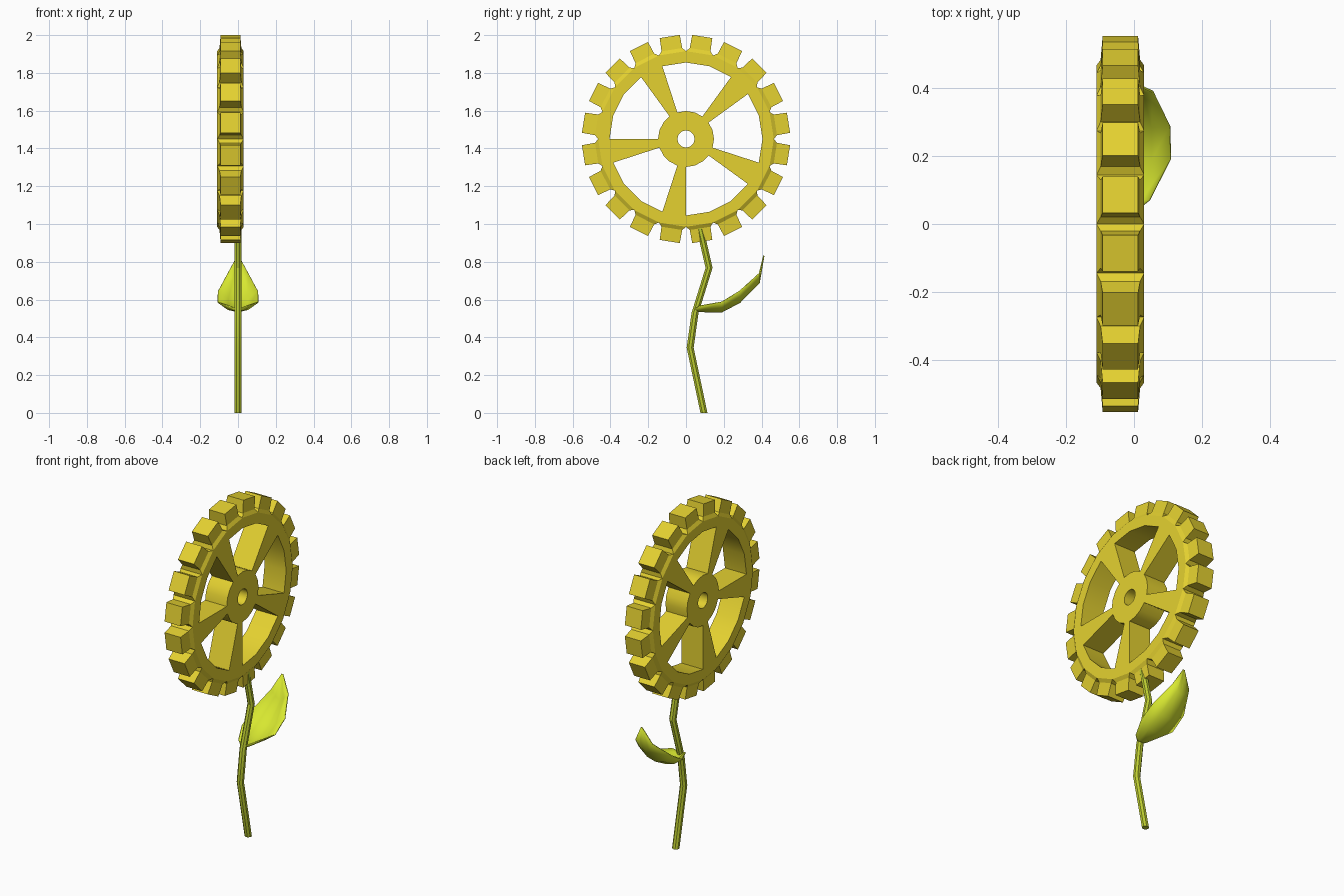
import bpy, bmesh
from math import sin, cos, radians

if "Cube" in bpy.data.objects:
    bpy.data.objects.remove(bpy.data.objects["Cube"])


def material(name, color):
    m = bpy.data.materials.new(name)
    m.diffuse_color = color
    m.use_nodes = True
    m.node_tree.nodes["Principled BSDF"].inputs["Base Color"].default_value = m.diffuse_color
    return m


def finish(name, bm, mat, angle):
    bmesh.ops.recalc_face_normals(bm, faces=bm.faces[:])
    me = bpy.data.meshes.new(name)
    bm.to_mesh(me)
    bm.free()
    ob = bpy.data.objects.new(name, me)
    bpy.context.collection.objects.link(ob)
    me.materials.append(mat)
    bpy.ops.object.select_all(action='DESELECT')
    ob.select_set(True)
    bpy.context.view_layer.objects.active = ob
    bpy.ops.object.shade_smooth_by_angle(angle=radians(angle))
    return ob


yellow = material("gear_yellow", (0.78, 0.64, 0.03, 1))
green = material("stem_green", (0.50, 0.60, 0.03, 1))
leaf_green = material("leaf_green", (0.68, 0.80, 0.03, 1))

# Gear flower head: 20 sectors, every fourth one a spoke
CX, CZ, STEP = -0.04, 1.45, 18
HOLE, HUB, RIM, ROOT, FLANK, TIP = 0.045, 0.148, 0.405, 0.465, 0.482, 0.552
HALF = {FLANK: 0.058, TIP: 0.052}
bm = bmesh.new()
cache = {}


def vert(side, r, a):
    key = (side, r, round(a % 360, 2))
    if key not in cache:
        t = radians(a)
        x = CX + side * HALF.get(r, 0.07)
        cache[key] = bm.verts.new((x, r * cos(t), CZ + r * sin(t)))
    return cache[key]


edges = {}


def patch(corners):
    """Add a face on both gear sides and remember its outline."""
    for side in (1, -1):
        bm.faces.new([vert(side, r, a) for r, a in corners][::side])
    for p, q in zip(corners, corners[1:] + corners[:1]):
        key = frozenset((c[0], round(c[1] % 360, 2)) for c in (p, q))
        edges.setdefault(key, []).append((p, q))


for k in range(20):
    a0, a1, mid = k * STEP, (k + 1) * STEP, (k + 0.5) * STEP
    rows = {r: (a0, a1) for r in (HOLE, HUB, RIM, ROOT)}
    rows[FLANK] = (mid - 6.6, mid + 6.6)
    rows[TIP] = (mid - 5.6, mid + 5.6)
    bands = [(HOLE, HUB), (RIM, ROOT), (ROOT, FLANK), (FLANK, TIP)]
    if k % 4 == 2:
        bands.append((HUB, RIM))
    for lo, hi in bands:
        patch([(lo, rows[lo][0]), (hi, rows[hi][0]),
               (hi, rows[hi][1]), (lo, rows[lo][1])])

# Walls through the gear along every open outline edge
for used in edges.values():
    if len(used) == 1:
        p, q = used[0]
        bm.faces.new((vert(1, *q), vert(1, *p), vert(-1, *p), vert(-1, *q)))
finish("gear_flower", bm, yellow, 25)

# Stem: bent eight-sided tube
path = [(0.095, 0.0), (0.022, 0.345), (0.048, 0.53), (0.122, 0.768), (0.072, 0.985)]
bm = bmesh.new()
rings = []
for y, z in path:
    rings.append([bm.verts.new((0.02 * sin(radians(45 * i + 22.5)),
                                y + 0.02 * cos(radians(45 * i + 22.5)), z))
                  for i in range(8)])
for lo, hi in zip(rings, rings[1:]):
    for i in range(8):
        j = (i + 1) % 8
        bm.faces.new((lo[i], lo[j], hi[j], hi[i]))
bm.faces.new(rings[0])
bm.faces.new(rings[-1])
finish("stem", bm, green, 30)

# Leaf: cupped blade, rows of (y, midrib z, edge z, half width)
blade = [(0.045, 0.54, 0.55, 0.012), (0.07, 0.536, 0.566, 0.045),
         (0.19, 0.535, 0.587, 0.107), (0.285, 0.585, 0.645, 0.105),
         (0.388, 0.69, 0.738, 0.055), (0.412, 0.83, 0.832, 0.004)]
bm = bmesh.new()
grid = [[bm.verts.new((w * t, y, z + (e - z) * t * t))
         for t in (-1, -0.5, 0, 0.5, 1)] for y, z, e, w in blade]
for lo, hi in zip(grid, grid[1:]):
    for i in range(4):
        bm.faces.new((lo[i], lo[i + 1], hi[i + 1], hi[i]))
leaf = finish("leaf", bm, leaf_green, 60)
thick = leaf.modifiers.new("thickness", 'SOLIDIFY')
thick.thickness = 0.006
thick.offset = 0
